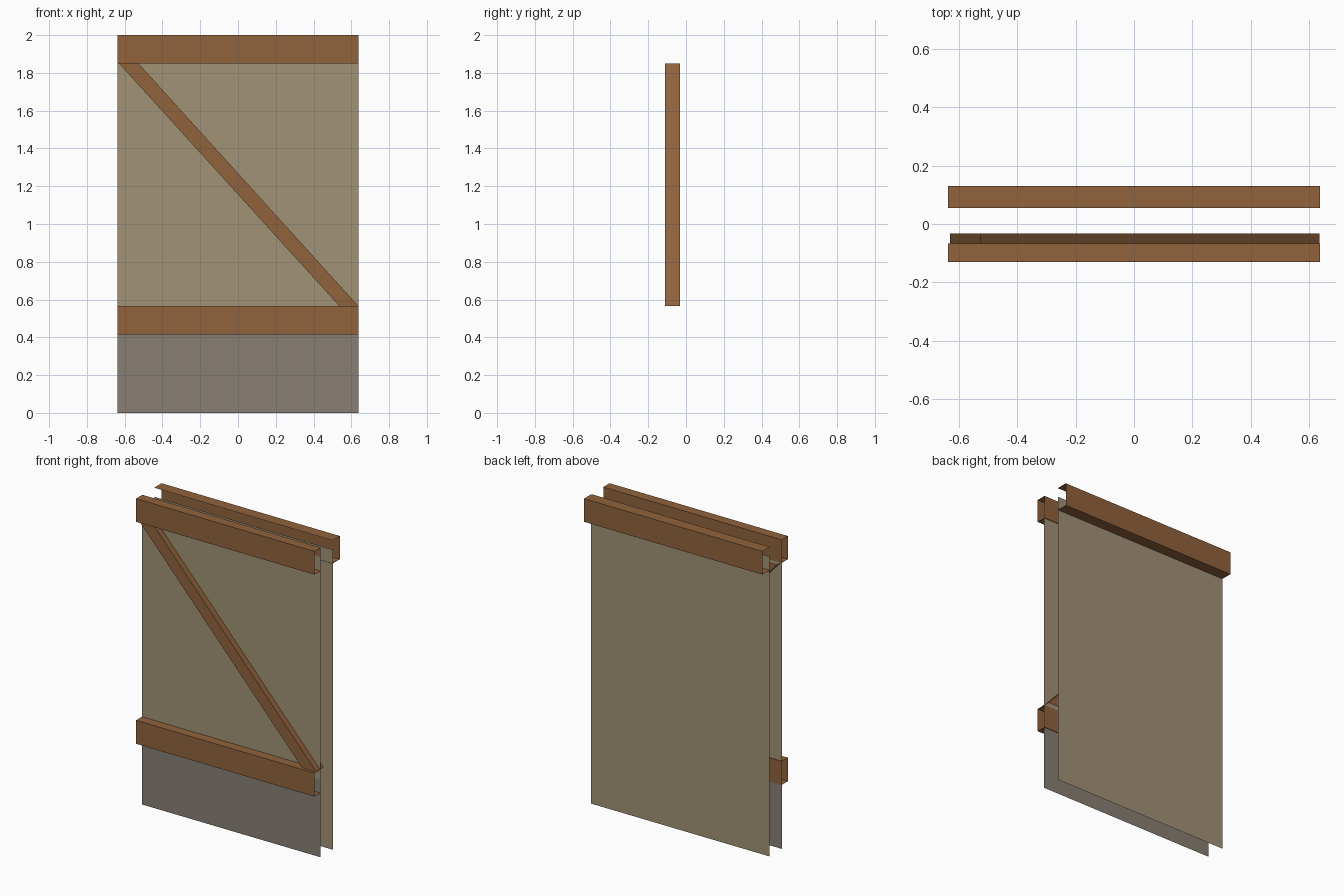
import bpy
import bmesh

if "Cube" in bpy.data.objects:
    bpy.data.objects.remove(bpy.data.objects["Cube"])

HALF = 0.638  # half width of the panel


def material(name, rgb):
    lin = [((c / 255 + 0.055) / 1.055) ** 2.4 for c in rgb]
    m = bpy.data.materials.new(name)
    m.diffuse_color = (*lin, 1.0)
    m.use_nodes = True
    m.node_tree.nodes["Principled BSDF"].inputs["Base Color"].default_value = m.diffuse_color
    return m


PLASTER = material("tan_plaster", (162, 146, 118))
STONE = material("grey_stone", (136, 127, 116))
WOOD = material("brown_wood", (144, 99, 60))


def finish(name, bm, mat):
    mesh = bpy.data.meshes.new(name)
    bm.to_mesh(mesh)
    bm.free()
    mesh.materials.append(mat)
    obj = bpy.data.objects.new(name, mesh)
    bpy.context.collection.objects.link(obj)
    return obj


def wall(name, y, z0, z1, mat, facing):
    """Single-sided sheet; facing -1 is front, +1 is back."""
    bm = bmesh.new()
    corners = [(-HALF, z0), (HALF, z0), (HALF, z1), (-HALF, z1)]
    if facing > 0:
        corners.reverse()
    bm.faces.new([bm.verts.new((x, y, z)) for x, z in corners])
    finish(name, bm, mat)


def tube(name, ring_a, ring_b, mat, closed=True):
    """Sweep a profile between two ends, leaving the ends open."""
    bm = bmesh.new()
    a = [bm.verts.new(p) for p in ring_a]
    b = [bm.verts.new(p) for p in ring_b]
    n = len(a)
    for i in range(n if closed else n - 1):
        j = (i + 1) % n
        bm.faces.new((a[i], b[i], b[j], a[j]))
    finish(name, bm, mat)


def beam(name, profile, closed=True):
    """Horizontal beam from a (y, z) profile."""
    tube(name, [(-HALF, y, z) for y, z in profile],
         [(HALF, y, z) for y, z in profile], WOOD, closed)


# Front wall: stone base with plaster above
wall("front_stone_base", -0.07, 0.0, 0.5, STONE, -1)
wall("front_plaster", -0.07, 0.5, 1.94, PLASTER, -1)

# Back wall: plaster only
wall("back_plaster", 0.057, 0.0, 1.94, PLASTER, 1)

# Front beams, set slightly through the wall
for name, z0, z1 in (("front_top_beam", 1.85, 2.0), ("front_lower_beam", 0.415, 0.567)):
    beam(name, [(-0.13, z0), (-0.066, z0), (-0.066, z1), (-0.13, z1)])

# Back top beam is an open channel against the wall
beam("back_top_beam", [(0.055, 1.85), (0.13, 1.85), (0.13, 2.0), (0.055, 2.0)], closed=False)

# Diagonal brace between the front beams
y0, y1 = -0.11, -0.032
tube("diagonal_brace",
     [(-0.63, y0, 1.85), (-0.63, y1, 1.85), (-0.527, y1, 1.85), (-0.527, y0, 1.85)],
     [(0.535, y0, 0.567), (0.535, y1, 0.567), (0.636, y1, 0.567), (0.636, y0, 0.567)],
     WOOD)

# Make every timber's faces point outward
for obj in bpy.data.objects:
    if "beam" in obj.name or "brace" in obj.name:
        bm = bmesh.new()
        bm.from_mesh(obj.data)
        bmesh.ops.recalc_face_normals(bm, faces=bm.faces)
        bm.to_mesh(obj.data)
        bm.free()
